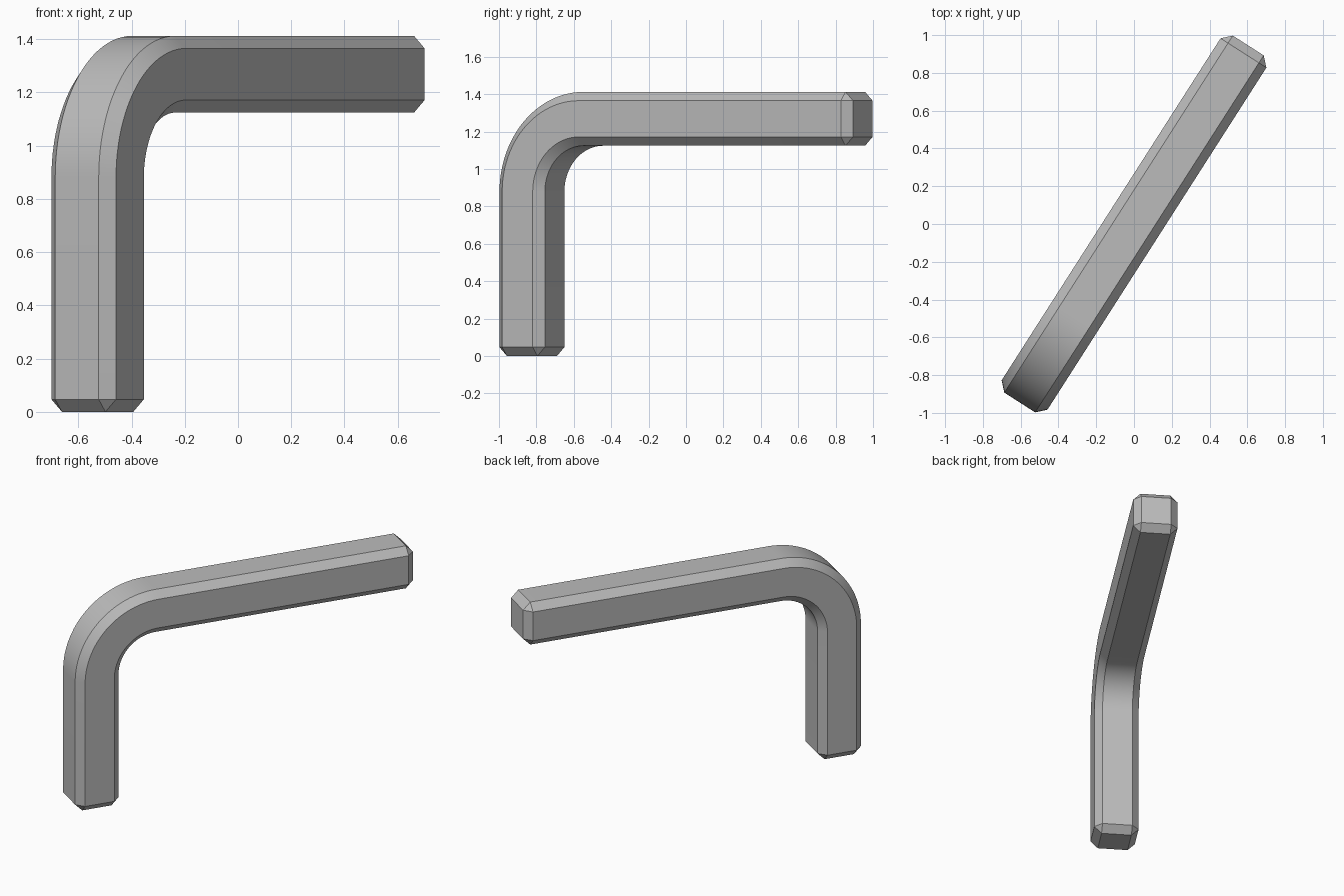
import bpy, bmesh, math
from mathutils import Vector

if "Cube" in bpy.data.objects:
    bpy.data.objects.remove(bpy.data.objects["Cube"])

HALF, CHAMFER = 0.144, 0.047       # bar half width and edge chamfer
FLAT = HALF - CHAMFER
REACH, HEIGHT = 1.122, 1.412       # half length along the bar, total height
BEND, STEPS = 0.39, 24             # centre-line bend radius
YAW = math.atan2(0.842, 0.539)     # plan direction of the long arm

ALONG = Vector((math.cos(YAW), math.sin(YAW), 0))
SIDE = Vector((math.sin(YAW), -math.cos(YAW), 0))
UP = Vector((0, 0, 1))

# Chamfered square cross-section
PROFILE = [(HALF, -FLAT), (HALF, FLAT), (FLAT, HALF), (-FLAT, HALF),
           (-HALF, FLAT), (-HALF, -FLAT), (-FLAT, -HALF), (FLAT, -HALF)]

# Stations: along, height, turn from vertical, cross-section limit
leg = HALF - REACH
arm = HEIGHT - HALF
stations = [(leg, 0, 0, FLAT), (leg, CHAMFER, 0, HALF)]
for i in range(STEPS + 1):
    a = math.pi / 2 * i / STEPS
    stations.append((leg + BEND * (1 - math.cos(a)),
                     arm - BEND * (1 - math.sin(a)), a, HALF))
stations += [(REACH - CHAMFER, arm, math.pi / 2, HALF),
             (REACH, arm, math.pi / 2, FLAT)]

# Sweep the section; the limit squares off the end faces
bm = bmesh.new()
rings = []
for u, z, a, limit in stations:
    inward = ALONG * math.cos(a) - UP * math.sin(a)
    centre = ALONG * u + UP * z
    clamp = lambda v: max(-limit, min(limit, v))
    rings.append([bm.verts.new(centre + SIDE * clamp(s) + inward * clamp(t))
                  for s, t in PROFILE])
for low, high in zip(rings, rings[1:]):
    for i in range(len(PROFILE)):
        j = (i + 1) % len(PROFILE)
        bm.faces.new((low[i], low[j], high[j], high[i]))
bm.faces.new(rings[0])
bm.faces.new(rings[-1])
bmesh.ops.remove_doubles(bm, verts=bm.verts, dist=0.0005)
bmesh.ops.recalc_face_normals(bm, faces=bm.faces)

mesh = bpy.data.meshes.new("bent_bar")
bm.to_mesh(mesh)
bm.free()
bar = bpy.data.objects.new("bent_bar", mesh)
bpy.context.collection.objects.link(bar)

# Plain grey
grey = bpy.data.materials.new("grey")
grey.use_nodes = True
colour = (0.5, 0.5, 0.5, 1)
grey.diffuse_color = colour
grey.node_tree.nodes["Principled BSDF"].inputs["Base Color"].default_value = colour
mesh.materials.append(grey)

# Smooth bend, sharp chamfers
bpy.ops.object.select_all(action="DESELECT")
bar.select_set(True)
bpy.context.view_layer.objects.active = bar
bpy.ops.object.shade_smooth_by_angle(angle=math.radians(30))
